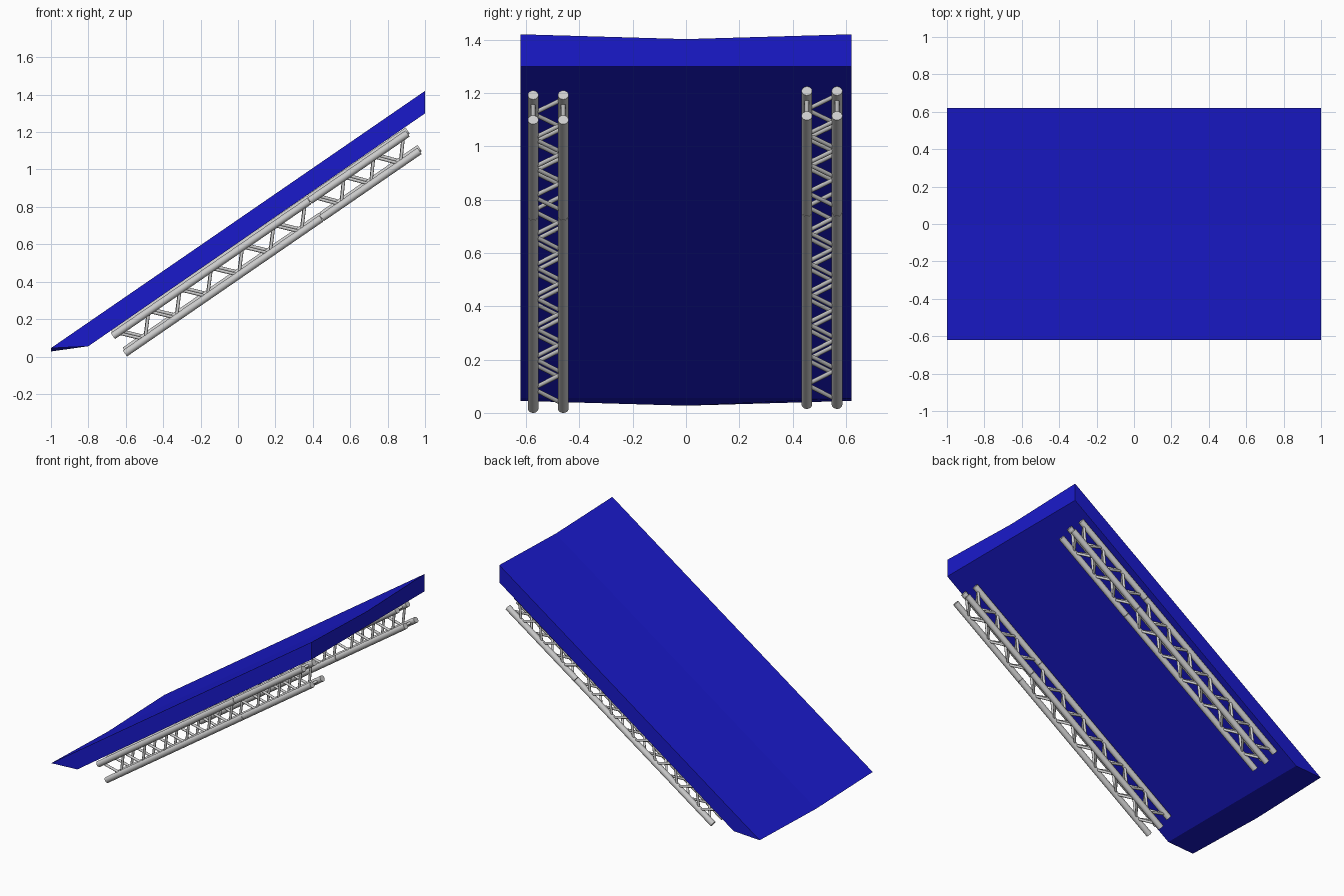
import bpy, bmesh, math
from mathutils import Vector

if "Cube" in bpy.data.objects:
    bpy.data.objects.remove(bpy.data.objects["Cube"])

ANG = math.radians(34.5)
AXIS = Vector((math.cos(ANG), 0, math.sin(ANG)))    # up the ramp
NORM = Vector((-math.sin(ANG), 0, math.cos(ANG)))   # away from the ramp underside
SIDE = Vector((0, 1, 0))
GAP = 0.113           # chord spacing
R_CHORD, R_BRACE = 0.020, 0.0085

blue = bpy.data.materials.new("blue_panel")
blue.diffuse_color = (0.01, 0.01, 0.6, 1)
blue.use_nodes = True
blue.node_tree.nodes["Principled BSDF"].inputs["Base Color"].default_value = blue.diffuse_color


def new_object(name, bm):
    bmesh.ops.recalc_face_normals(bm, faces=bm.faces)
    me = bpy.data.meshes.new(name)
    bm.to_mesh(me)
    bm.free()
    ob = bpy.data.objects.new(name, me)
    bpy.context.collection.objects.link(ob)
    return ob


def add_tube(bm, a, b, r, n):
    d = b - a
    mat = d.to_track_quat('Z', 'Y').to_matrix().to_4x4()
    mat.translation = (a + b) / 2
    bmesh.ops.create_cone(bm, cap_ends=True, segments=n, radius1=r, radius2=r,
                          depth=d.length, matrix=mat)


def smooth(ob):
    bpy.ops.object.select_all(action='DESELECT')
    ob.select_set(True)
    bpy.context.view_layer.objects.active = ob
    bpy.ops.object.shade_smooth_by_angle(angle=math.radians(40))


# Ramp slab: shallow V across the top, flat underside, tapered lip at the low end
bm = bmesh.new()
rings = []
for y, dip in ((-0.62, 0.0), (0.0, 0.018), (0.62, 0.0)):
    profile = ((-1, 0.045 - dip), (-0.8, 0.055), (1, 1.30), (1, 1.42 - dip))
    rings.append([bm.verts.new((x, y, z)) for x, z in profile])
for a, b in zip(rings, rings[1:]):
    for i in range(4):
        j = (i + 1) % 4
        bm.faces.new((a[i], a[j], b[j], b[i]))
bm.faces.new(rings[0])
bm.faces.new(rings[-1])
slab = new_object("ramp_slab", bm)
slab.data.materials.append(blue)


# Box truss section: four chords with zigzag bracing on all four sides
def truss(name, origin, length, bays):
    corners = [origin + SIDE * (s * GAP / 2) + NORM * (n * GAP)
               for s, n in ((-1, 0), (1, 0), (1, 1), (-1, 1))]
    bm = bmesh.new()
    for c in corners:
        add_tube(bm, c, c + AXIS * (length - 0.003), R_CHORD, 24)
    smooth(new_object(name + "_chords", bm))

    bm = bmesh.new()
    margin = 0.03
    step = (length - 2 * margin) / (2 * bays)
    # each pair starts and ends on its first corner
    for p, q in ((3, 0), (2, 1), (1, 0), (2, 3)):
        for k in range(2 * bays):
            u, v = (p, q) if k % 2 == 0 else (q, p)
            add_tube(bm, corners[u] + AXIS * (margin + k * step),
                     corners[v] + AXIS * (margin + (k + 1) * step), R_BRACE, 12)
    smooth(new_object(name + "_braces", bm))


# Two trusses, each a long lower section joined to a short upper one
for side, y, z in (("front", -0.517, 0.0165), ("back", 0.51, 0.0315)):
    start = Vector((-0.605, y, z))
    truss(side + "_truss_long", start, 1.277, 6)
    truss(side + "_truss_short", start + AXIS * 1.277, 0.638, 3)
